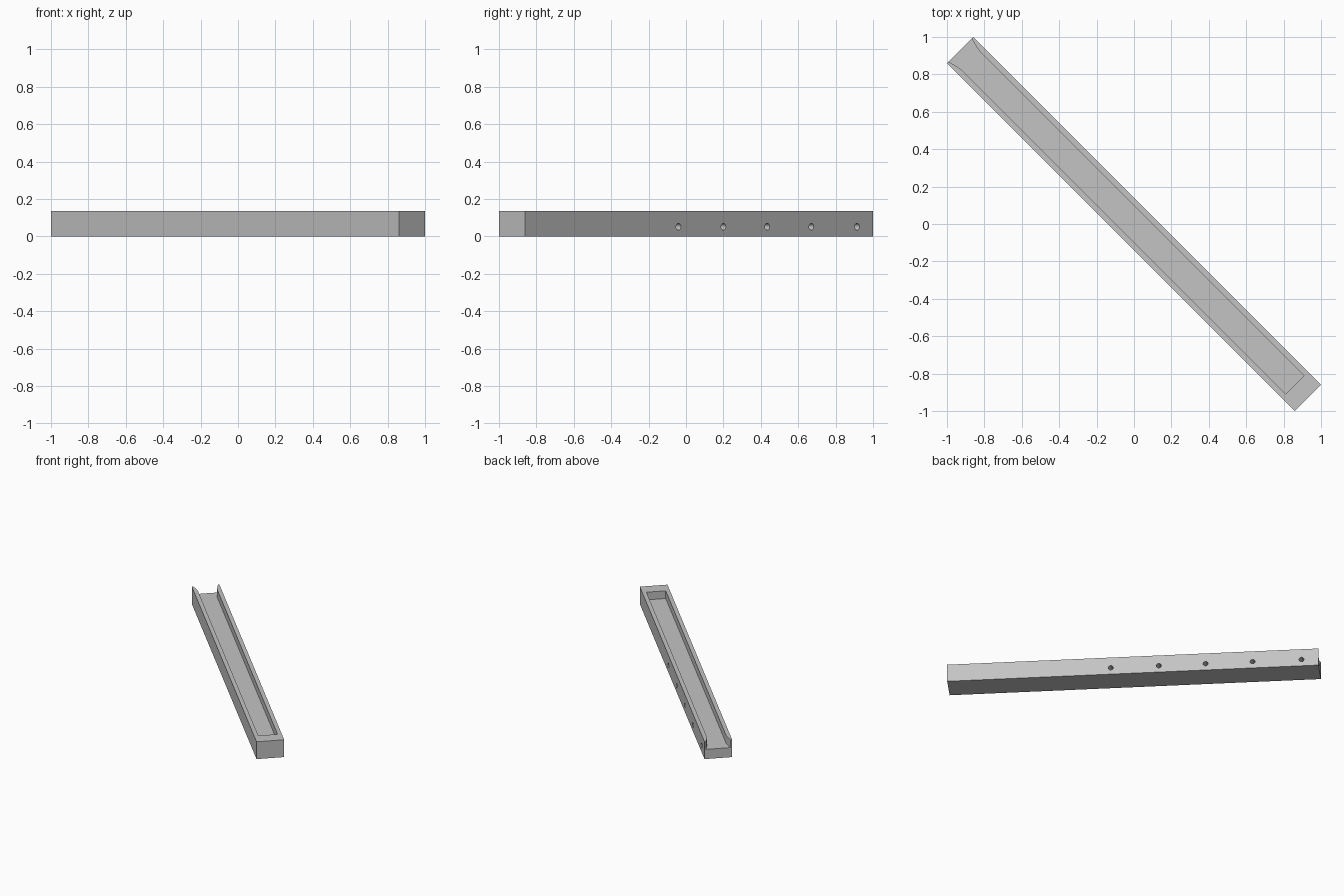
import bpy, bmesh
from math import pi
from mathutils import Matrix

cube = bpy.data.objects.get("Cube")
if cube:
    bpy.data.objects.remove(cube, do_unlink=True)

HALF_L, HALF_W, HEIGHT, FLOOR = 1.315, 0.099, 0.135, 0.075
TURN = Matrix.Rotation(-pi / 4, 4, 'Z')

grey = bpy.data.materials.new("light_grey")
grey.use_nodes = True
colour = (0.55, 0.55, 0.55, 1)
grey.diffuse_color = colour
grey.node_tree.nodes["Principled BSDF"].inputs["Base Color"].default_value = colour


def make_object(name, bm):
    bmesh.ops.recalc_face_normals(bm, faces=bm.faces)
    bm.transform(TURN)
    mesh = bpy.data.meshes.new(name)
    bm.to_mesh(mesh)
    bm.free()
    mesh.materials.append(grey)
    ob = bpy.data.objects.new(name, mesh)
    bpy.context.scene.collection.objects.link(ob)
    return ob


def prism(name, outline, z0, z1):
    bm = bmesh.new()
    base = bm.faces.new([bm.verts.new((x, y, z0)) for x, y in outline])
    ext = bmesh.ops.extrude_face_region(bm, geom=[base])
    top = [v for v in ext["geom"] if isinstance(v, bmesh.types.BMVert)]
    bmesh.ops.translate(bm, verts=top, vec=(0, 0, z1 - z0))
    return make_object(name, bm)


# Long bar lying on the diagonal
rail = prism("rail", [(-HALF_L, -HALF_W), (HALF_L, -HALF_W),
                      (HALF_L, HALF_W), (-HALF_L, HALF_W)], 0, HEIGHT)

# Channel, open and slightly flared at the back left end
side = [(1.216, 0.069), (-1.235, 0.069), (-1.265, 0.074), (-1.295, 0.082), (-1.34, 0.096)]
channel = prism("channel_cutter", side + [(x, -y) for x, y in reversed(side)],
                FLOOR, HEIGHT + 0.05)

# Row of blind screw holes in the back right face
bm = bmesh.new()
for x in (0.156, -0.184, -0.516, -0.849, -1.195):
    place = Matrix.Translation((x, HALF_W, 0.052)) @ Matrix.Rotation(pi / 2, 4, 'X')
    bmesh.ops.create_cone(bm, cap_ends=True, segments=24, radius1=0.018,
                          radius2=0.018, depth=0.12, matrix=place)
holes = make_object("screw_hole_cutter", bm)

# Cut the rail, then drop the helpers from view
for cutter in (channel, holes):
    cut = rail.modifiers.new(cutter.name, 'BOOLEAN')
    cut.operation = 'DIFFERENCE'
    cut.solver = 'EXACT'
    cut.object = cutter
    cutter.hide_render = True
    cutter.hide_viewport = True

bpy.context.view_layer.objects.active = rail
rail.select_set(True)
for name in [m.name for m in rail.modifiers]:
    bpy.ops.object.modifier_apply(modifier=name)
bpy.ops.object.shade_smooth_by_angle(angle=pi / 6)
for cutter in (channel, holes):
    bpy.data.objects.remove(cutter, do_unlink=True)
